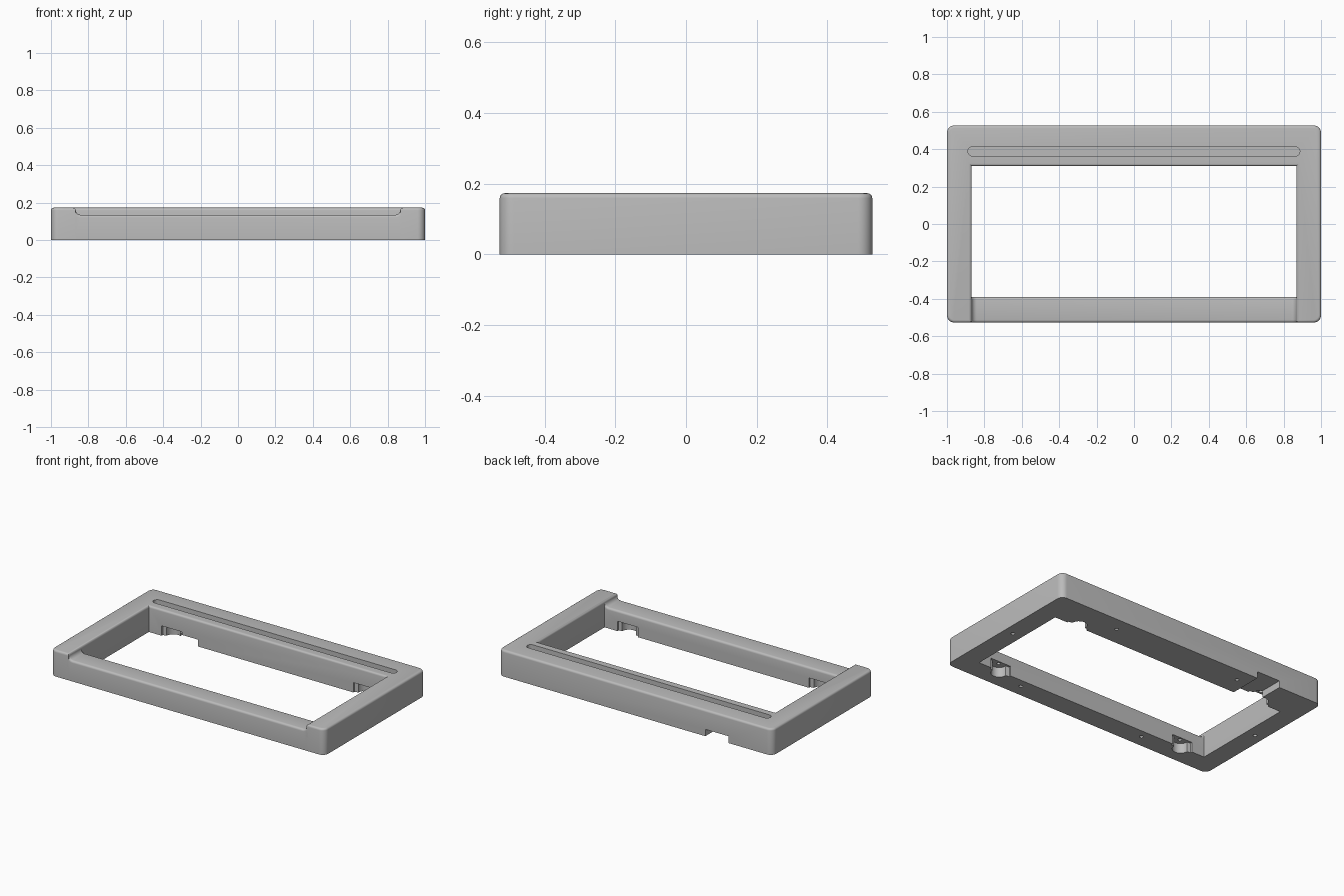
import bpy, bmesh
from math import cos, sin, pi, radians

if "Cube" in bpy.data.objects:
    bpy.data.objects.remove(bpy.data.objects["Cube"])

HX, HY, H = 1.0, 0.527, 0.173         # outer half sizes and height
IX, BACK, FRONT = 0.868, 0.31, -0.39  # opening
RAIL_H = 0.135                        # lowered front rail

grey = bpy.data.materials.new("plain grey")
grey.use_nodes = True
grey.diffuse_color = (0.5, 0.5, 0.5, 1)
grey.node_tree.nodes["Principled BSDF"].inputs["Base Color"].default_value = (0.5, 0.5, 0.5, 1)


def arc(cx, cy, r, a0, a1, n=8):
    angles = [radians(a0 + (a1 - a0) * i / n) for i in range(n + 1)]
    return [(cx + r * cos(a), cy + r * sin(a)) for a in angles]


def prism(name, outline, lo, hi, along="z", bevel_rule=None, width=0.014):
    """Extrude an outline along z or y, then round the edges the rule picks."""
    def place(p, t):
        return (p[0], p[1], t) if along == "z" else (p[0], t, p[1])
    bm = bmesh.new()
    face = bm.faces.new([bm.verts.new(place(p, lo)) for p in outline])
    new = bmesh.ops.extrude_face_region(bm, geom=[face])["geom"]
    for v in new:
        if isinstance(v, bmesh.types.BMVert):
            v.co = place((v.co.x, v.co.y if along == "z" else v.co.z), hi)
    bmesh.ops.recalc_face_normals(bm, faces=bm.faces)
    if bevel_rule:
        edges = [e for e in bm.edges if bevel_rule(e)]
        bmesh.ops.bevel(bm, geom=edges, offset=width, segments=4, profile=0.5,
                        affect="EDGES", clamp_overlap=False)
    mesh = bpy.data.meshes.new(name)
    bm.to_mesh(mesh)
    bm.free()
    mesh.materials.append(grey)
    obj = bpy.data.objects.new(name, mesh)
    bpy.context.collection.objects.link(obj)
    return obj


def activate(obj):
    bpy.ops.object.select_all(action="DESELECT")
    obj.select_set(True)
    bpy.context.view_layer.objects.active = obj


def cut(target, outline, lo, hi):
    cutter = prism("cutter", outline, lo, hi)
    cutter.hide_render = True
    mod = target.modifiers.new("cut", "BOOLEAN")
    mod.operation, mod.solver, mod.object = "DIFFERENCE", "EXACT", cutter
    activate(target)
    bpy.ops.object.modifier_apply(modifier=mod.name)
    bpy.data.objects.remove(cutter)


def box(x0, x1, y0, y1):
    return [(x0, y0), (x1, y0), (x1, y1), (x0, y1)]


def hole(target, x, y, z0, z1):
    cut(target, arc(x, y, 0.012, 0, 345, 15), z0, z1)


def corner_pocket(target, cx, wall, d):
    """Shouldered round pocket open to the inside, with a screw hole above."""
    ends = (180, 0) if d > 0 else (180, 360)
    outline = [(cx - 0.075, wall - 0.05 * d), (cx - 0.075, wall + 0.012 * d)]
    outline += arc(cx, wall + 0.016 * d, 0.05, *ends, 12)
    outline += [(cx + 0.075, wall + 0.012 * d), (cx + 0.075, wall - 0.05 * d)]
    cut(target, outline, -0.05, 0.065)
    hole(target, cx, wall + 0.022 * d, 0.05, 0.1)


# U-shaped body: both sides and the back, top edges rounded
R = 0.04
u_outline = [(IX, -HY)]
u_outline += arc(HX - R, -HY + R, R, -90, 0)
u_outline += arc(HX - R, HY - R, R, 0, 90)
u_outline += arc(-HX + R, HY - R, R, 90, 180)
u_outline += arc(-HX + R, -HY + R, R, 180, 270)
u_outline += [(-IX, -HY), (-IX, BACK), (IX, BACK)]
body = prism("side_and_back_frame", u_outline, 0, H,
             bevel_rule=lambda e: all(v.co.z > H - 0.001 for v in e.verts))

# Lowered front rail, sweeping up into the sides
F = 0.028
profile = [(-IX, 0), (IX, 0)]
profile += arc(IX - F, RAIL_H + F, F, 0, -90)
profile += arc(-IX + F, RAIL_H + F, F, 270, 180)
rail = prism("front_rail", profile, -HY, FRONT, along="y",
             bevel_rule=lambda e: all(v.co.z > 0.1 for v in e.verts)
             and abs(e.verts[0].co.y - e.verts[1].co.y) < 0.001)

# Long slot in the top of the back
slot = arc(0.862, 0.388, 0.025, -90, 90) + arc(-0.863, 0.388, 0.025, 90, 270)
cut(body, slot, 0.125, 0.3)

# Cable channel under the back
cut(body, box(-0.68, -0.51, BACK - 0.1, HY + 0.1), -0.05, 0.045)

# Inner pockets and underside holes
for cx in (-0.7, 0.7):
    corner_pocket(body, cx, BACK, 1)
    corner_pocket(rail, cx, FRONT, -1)
for x in (-0.43, 0.5):
    hole(body, x, 0.435, -0.05, 0.05)
    hole(rail, x, -0.445, -0.05, 0.05)
for x in (-0.935, 0.935):
    hole(body, x, 0.0, -0.05, 0.05)

for obj in (body, rail):
    activate(obj)
    bpy.ops.object.shade_smooth_by_angle(angle=radians(35))
